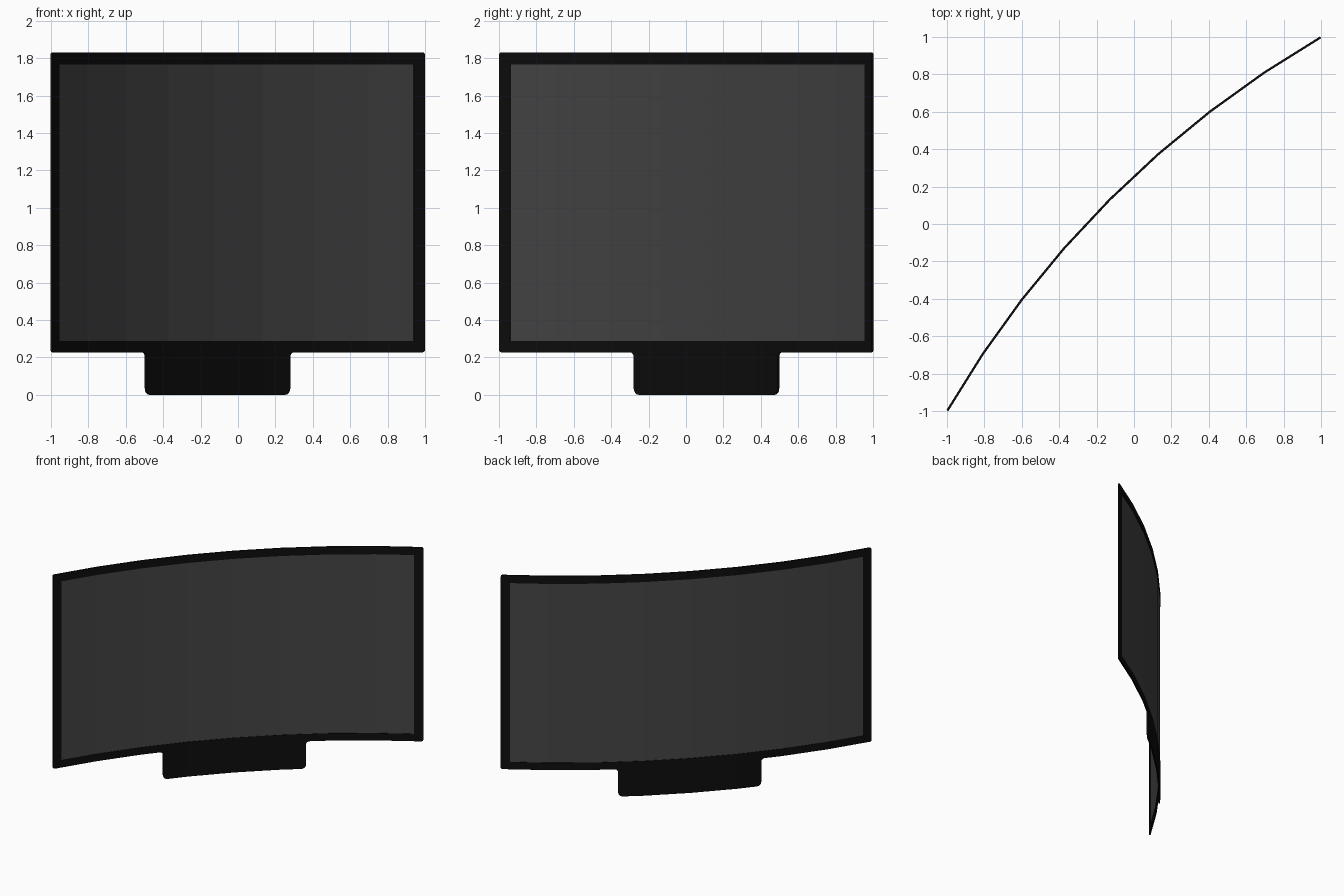
import bpy, bmesh, math
from mathutils import Vector

if "Cube" in bpy.data.objects:
    bpy.data.objects.remove(bpy.data.objects["Cube"])

SEGS = 8                       # flat facets along the bend
HALF, SAG = 1.411, 0.184       # half chord and sagitta of the bend
R = (HALF**2 + SAG**2) / (2 * SAG)
ANG = math.asin(HALF / R)
W = R * ANG                    # half the unrolled width
STEP = 2 * W / SEGS


def material(name, v):
    m = bpy.data.materials.new(name)
    m.diffuse_color = (v, v, v, 1)
    m.use_nodes = True
    m.node_tree.nodes["Principled BSDF"].inputs["Base Color"].default_value = m.diffuse_color
    return m


def rounded(pts, n=4):
    """Closed outline from (s, z, radius) right-angled corners."""
    out = []
    for i, (s, z, r) in enumerate(pts):
        p = Vector((s, z))
        a = (Vector(pts[i - 1][:2]) - p).normalized()
        b = (Vector(pts[(i + 1) % len(pts)][:2]) - p).normalized()
        if r == 0:
            out.append(p)
            continue
        c = p + (a + b) * r
        for k in range(n + 1):
            t = k / n * math.pi / 2
            out.append(c - b * r * math.cos(t) - a * r * math.sin(t))
    return out


def ring_point(i, t):
    a = -ANG + 2 * ANG * i / SEGS
    u = (R - t) * math.sin(a)
    v = (R - t) * math.cos(a) - R + SAG
    d = math.sqrt(0.5)
    return Vector(((u - v) * d, (u + v) * d))


def bend(co):
    """Wrap flat (along, up, thickness) onto the faceted arc."""
    f = min(max((co.x + W) / STEP, 0), SEGS)
    i = min(int(f), SEGS - 1)
    p = ring_point(i, co.z).lerp(ring_point(i + 1, co.z), f - i)
    return Vector((p.x, p.y, co.y))


def bent_plate(name, outlines, thick, mat):
    # filled flat profile, inner outlines become holes
    cu = bpy.data.curves.new(name + "_profile", 'CURVE')
    cu.dimensions = '2D'
    cu.fill_mode = 'BOTH'
    cu.extrude = thick / 2
    for pts in outlines:
        sp = cu.splines.new('POLY')
        sp.points.add(len(pts) - 1)
        for q, p in zip(sp.points, pts):
            q.co = (p[0], p[1], 0, 1)
        sp.use_cyclic_u = True
    tmp = bpy.data.objects.new(name + "_profile", cu)
    bpy.context.collection.objects.link(tmp)
    bpy.context.view_layer.update()
    dg = bpy.context.evaluated_depsgraph_get()
    me = bpy.data.meshes.new_from_object(tmp.evaluated_get(dg))
    bpy.data.objects.remove(tmp)

    # cut at each facet line, then bend
    bm = bmesh.new()
    bm.from_mesh(me)
    bmesh.ops.remove_doubles(bm, verts=bm.verts, dist=1e-5)
    for i in range(1, SEGS):
        geom = bm.verts[:] + bm.edges[:] + bm.faces[:]
        bmesh.ops.bisect_plane(bm, geom=geom, dist=1e-5,
                               plane_co=(-W + i * STEP, 0, 0), plane_no=(1, 0, 0))
    for v in bm.verts:
        v.co = bend(v.co)
    bmesh.ops.recalc_face_normals(bm, faces=bm.faces)
    for f in bm.faces:
        f.smooth = False
    bm.to_mesh(me)
    bm.free()
    me.name = name
    me.materials.clear()
    me.materials.append(mat)
    ob = bpy.data.objects.new(name, me)
    bpy.context.collection.objects.link(ob)
    return ob


black = material("black_plastic", 0.004)
grey = material("dark_screen", 0.06)

# Frame with foot tab in one outline, screen opening as the hole
B, T, F = 0.227, 1.83, 0.546
frame_outline = rounded([
    (-W, T, 0.015), (-W, B, 0.015), (-F, B, 0.025), (-F, 0, 0.035),
    (F, 0, 0.035), (F, B, 0.025), (W, B, 0.015), (W, T, 0.015)])
SW, SB, ST = W - 0.071, 0.287, 1.767
opening = [(-SW, SB), (SW, SB), (SW, ST), (-SW, ST)]
bent_plate("frame", [frame_outline, opening], 0.012, black)

# Thinner screen panel set into the opening
bent_plate("screen", [opening], 0.006, grey)
